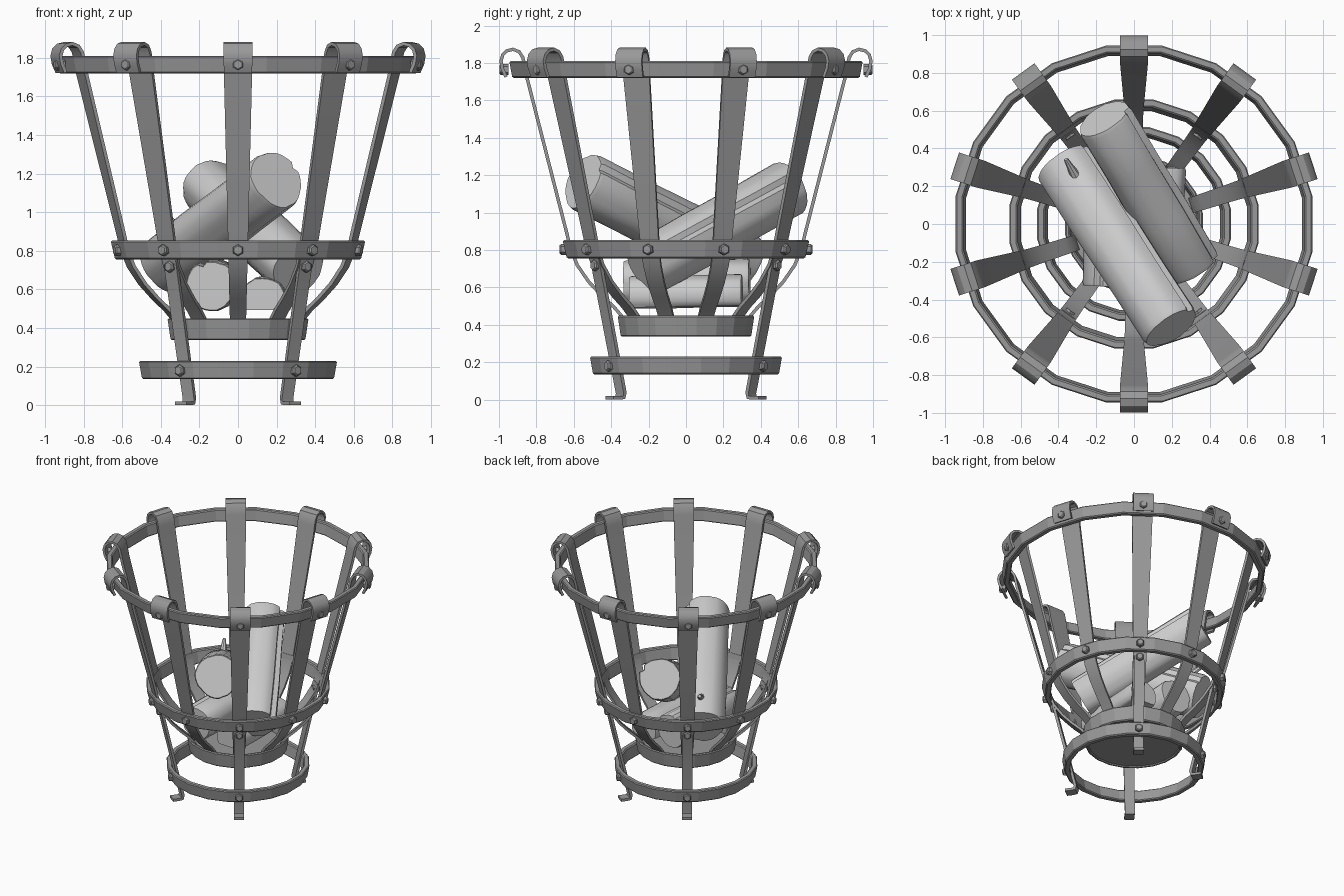
import bpy, bmesh, random
from math import sin, cos, pi, radians, hypot
from mathutils import Vector, Matrix

if "Cube" in bpy.data.objects:
    bpy.data.objects.remove(bpy.data.objects["Cube"])

random.seed(4)
metal = bpy.data.materials.new("dark_metal")
metal.diffuse_color = (0.32, 0.32, 0.32, 1)
metal.use_nodes = True
metal.node_tree.nodes["Principled BSDF"].inputs["Base Color"].default_value = metal.diffuse_color


def make(name, bm, mat=None, angle=30, bevel=0):
    bmesh.ops.recalc_face_normals(bm, faces=bm.faces[:])
    me = bpy.data.meshes.new(name)
    bm.to_mesh(me)
    bm.free()
    ob = bpy.data.objects.new(name, me)
    bpy.context.collection.objects.link(ob)
    if mat:
        me.materials.append(mat)
    bpy.ops.object.select_all(action='DESELECT')
    ob.select_set(True)
    bpy.context.view_layer.objects.active = ob
    if angle:
        bpy.ops.object.shade_smooth_by_angle(angle=radians(angle))
    if bevel:
        m = ob.modifiers.new("bevel", 'BEVEL')
        m.width, m.segments, m.limit_method = bevel, 1, 'ANGLE'
        m.angle_limit = radians(40)
    return ob


def skin(bm, sections, closed=False):
    """Bridge equal-sized point loops; cap the ends unless closed."""
    loops = [[bm.verts.new(p) for p in s] for s in sections]
    n = len(loops[0])
    pairs = list(zip(loops, loops[1:])) + ([(loops[-1], loops[0])] if closed else [])
    for a, b in pairs:
        for i in range(n):
            j = (i + 1) % n
            bm.faces.new((a[i], a[j], b[j], b[i]))
    if not closed:
        bm.faces.new(loops[0])
        bm.faces.new(loops[-1])


def polar(a, t, r, z):
    return (r * cos(a) - t * sin(a), r * sin(a) + t * cos(a), z)


def strip(name, path, a, w0, w1, thick=0.018):
    """Flat bar following an (r, z) path in the radial plane at angle a."""
    bm, secs, n = bmesh.new(), [], len(path)
    for i, (r, z) in enumerate(path):
        p, q = path[max(i - 1, 0)], path[min(i + 1, n - 1)]
        dr, dz = q[0] - p[0], q[1] - p[1]
        k = thick / 2 / hypot(dr, dz)
        nr, nz = dz * k, -dr * k
        f = min(max((z - 0.36) / 1.4, 0), 1)
        w = (w0 + (w1 - w0) * f) / 2
        secs.append([polar(a, s * w, r + e * nr, z + e * nz)
                     for s, e in ((-1, -1), (1, -1), (1, 1), (-1, 1))])
    skin(bm, secs)
    make(name, bm, metal)


def ring(name, r_top, r_bot, z0, z1, thick=0.042):
    """Twenty-sided flared hoop, flats centred on the slats."""
    bm = bmesh.new()
    prof = ((r_bot, z0), (r_top, z1), (r_top - thick, z1), (r_bot - thick, z0))
    skin(bm, [[polar(radians(9 + 18 * i), 0, r, z) for r, z in prof]
              for i in range(20)], closed=True)
    return make(name, bm, metal, 0, 0.007)


def bolt(name, a, r, z, size=0.03):
    """Hexagonal bolt head pointing outwards."""
    bm = bmesh.new()
    secs = [[polar(a, s * sin(i * pi / 3), r + d, z + s * cos(i * pi / 3)) for i in range(6)]
            for d, s in ((-0.03, size), (0.012, size), (0.02, size * 0.75))]
    skin(bm, secs)
    make(name, bm, metal, 0)


# hoops
ring("top_ring", 0.957, 0.94, 1.72, 1.81)
ring("middle_ring", 0.668, 0.645, 0.755, 0.853)
ring("bottom_ring", 0.52, 0.503, 0.135, 0.23)
# ash pan: wall and floor
ring("pan_wall", 0.37, 0.353, 0.337, 0.45, 0.025)
bm = bmesh.new()
skin(bm, [[polar(radians(9 + 18 * i), 0, 0.34, z) for i in range(20)] for z in (0.345, 0.365)])
make("pan_floor", bm, metal, 0)

# ten upright slats with rolled-over tops
slat = [(0.325, 0.37), (0.338, 0.44), (0.385, 0.495), (0.45, 0.555), (0.52, 0.63),
        (0.582, 0.72), (0.618, 0.81), (0.64, 0.9), (0.85, 1.72), (0.863, 1.79),
        (0.873, 1.83), (0.892, 1.86), (0.925, 1.873), (0.958, 1.865), (0.98, 1.843),
        (0.989, 1.81), (0.982, 1.77), (0.962, 1.725)]
for k in range(10):
    a = radians(18 + 36 * k)
    strip(f"slat_{k}", slat, a, 0.08, 0.148)
    bolt(f"top_bolt_{k}", a, 0.978, 1.765)
    bolt(f"middle_bolt_{k}", a, 0.655, 0.803)

# four legs with turned-out feet
leg = [(0.505, 0.01), (0.46, 0.01), (0.434, 0.012), (0.428, 0.035), (0.6, 0.77)]
for k, deg in enumerate((54, 126, 234, 306)):
    a = radians(deg)
    strip(f"leg_{k}", leg, a, 0.072, 0.1, 0.02)
    bolt(f"leg_bolt_{k}", a, 0.598, 0.718)
    bolt(f"bottom_bolt_{k}", a, 0.508, 0.18)


def log(name, p, q, r, cleft=2.0, flat=None):
    """Slightly lumpy log with a bark cleft; flat cuts a split face."""
    p, q = Vector(p), Vector(q)
    rot = (q - p).to_track_quat('Z', 'Y').to_matrix()
    n = 32
    rad = [r * (1 + random.uniform(-0.025, 0.025) + 0.03 * sin(3 * i * 2 * pi / n)) for i in range(n)]
    c = int(cleft / (2 * pi) * n) % n
    rad[c] *= 0.86
    bm, secs = bmesh.new(), []
    for f, s in ((0, 0.96), (0.02, 1), (0.35, 1.02), (0.7, 0.99), (0.98, 1), (1, 0.96)):
        pts = []
        for i in range(n):
            t = 2 * pi * i / n + 0.1 * f
            v = Vector((rad[i] * s * cos(t), rad[i] * s * sin(t), 0))
            if flat is not None:
                v.y = max(v.y, -flat * r)
            pts.append(p.lerp(q, f) + rot @ v)
        secs.append(pts)
    skin(bm, secs)
    make(name, bm, None, 40)


# firewood
log("upper_log_front", (-0.37, 0.32, 0.73), (0.2, -0.55, 1.17), 0.158, 0.4)
log("upper_log_back", (0.31, -0.22, 0.7), (-0.16, 0.56, 1.14), 0.15, 2.6)
log("lower_log_left", (-0.14, -0.33, 0.62), (-0.11, 0.34, 0.63), 0.13, 1.2)
log("lower_log_right", (0.13, -0.3, 0.55), (0.16, 0.3, 0.56), 0.115, 4.0, 0.5)

# broken twig stub on the front log
bm = bmesh.new()
d = Vector((-0.08, 0.14, 0.09))
bmesh.ops.create_cone(bm, cap_ends=True, segments=8, radius1=0.03, radius2=0.012, depth=0.14,
                      matrix=Matrix.Translation((-0.33, 0.29, 0.94)) @ d.to_track_quat('Z', 'Y').to_matrix().to_4x4())
make("twig_stub", bm)
